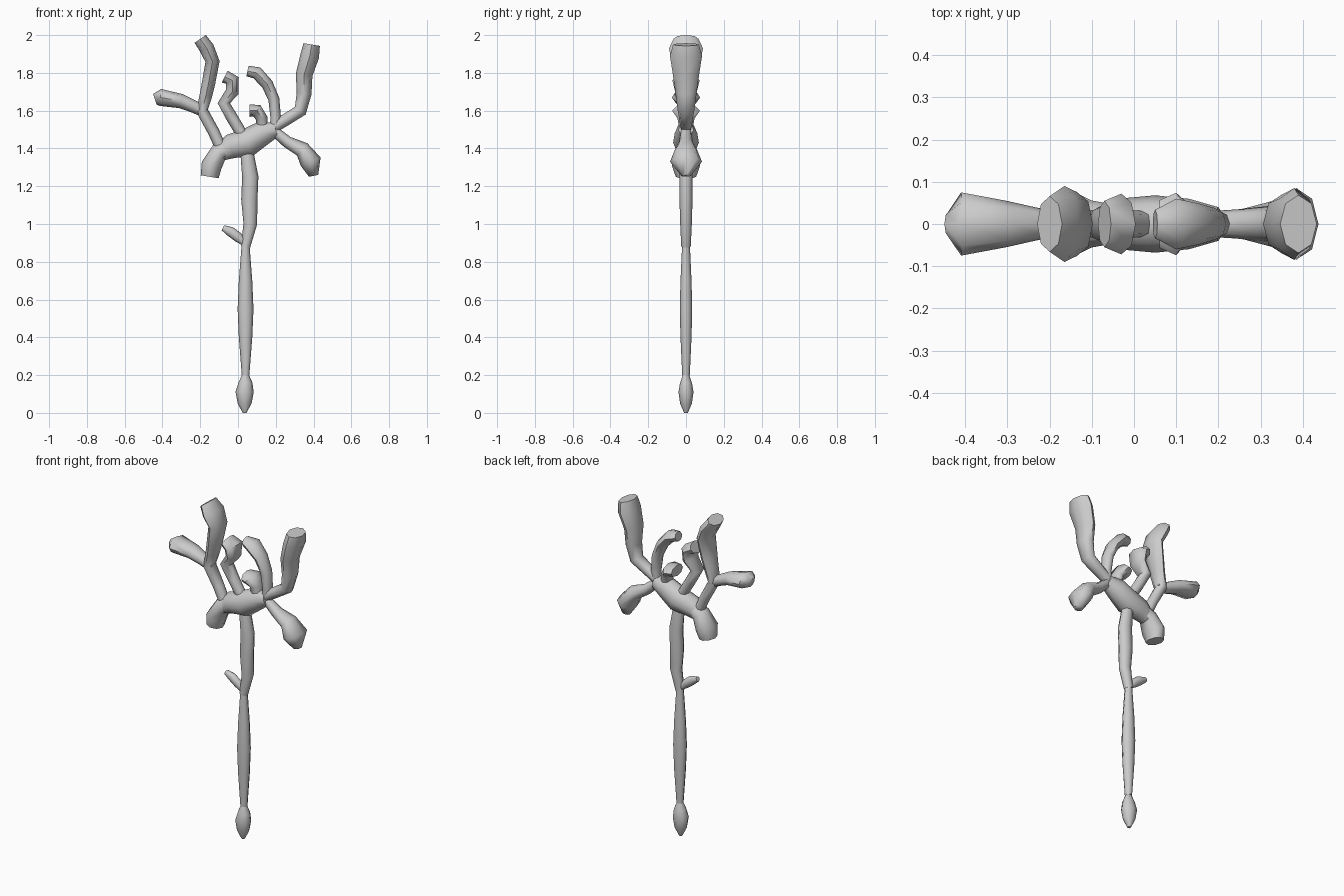
import bpy, bmesh, math
from mathutils import Vector

default_cube = bpy.data.objects.get("Cube")
if default_cube:
    bpy.data.objects.remove(default_cube, do_unlink=True)

# One plain grey for the whole staff
grey = bpy.data.materials.new("plain_grey")
grey.use_nodes = True
grey.diffuse_color = (0.6, 0.6, 0.6, 1)
principled = grey.node_tree.nodes["Principled BSDF"]
principled.inputs["Base Color"].default_value = grey.diffuse_color

SIDES = 8


def spindle(index, last, tip):
    """Slim at both ends, full in the middle."""
    return math.sin(math.pi * index / last)


def flare(index, last, tip):
    """Grows toward the end, then closes to the tip fraction."""
    if index == last:
        return tip
    return (index / (last - 1)) ** 1.5


def limb(name, path, slim, wide, deep, swell=flare, tip=0.6):
    """Loft an oval tube along a path in the x-z plane."""
    bm = bmesh.new()
    centres = [Vector((x, 0, z)) for x, z in path]
    last = len(centres) - 1
    rings = []
    for index, centre in enumerate(centres):
        before = centres[max(index - 1, 0)]
        after = centres[min(index + 1, last)]
        along = (after - before).normalized()
        across = Vector((along.z, 0, -along.x))
        amount = swell(index, last, tip)
        half_width = slim + (wide - slim) * amount
        half_depth = slim + (deep - slim) * amount
        ring = []
        for side in range(SIDES):
            angle = math.tau * side / SIDES
            offset = across * half_width * math.cos(angle)
            offset.y = half_depth * math.sin(angle)
            ring.append(bm.verts.new(centre + offset))
        rings.append(ring)

    # Walls between neighbouring rings, then the two end caps
    for lower, upper in zip(rings, rings[1:]):
        for side in range(SIDES):
            following = (side + 1) % SIDES
            bm.faces.new((lower[side], lower[following], upper[following], upper[side]))
    bm.faces.new(rings[0])
    bm.faces.new(rings[-1])
    bmesh.ops.recalc_face_normals(bm, faces=bm.faces)

    mesh = bpy.data.meshes.new(name)
    bm.to_mesh(mesh)
    bm.free()
    mesh.materials.append(grey)
    obj = bpy.data.objects.new(name, mesh)
    bpy.context.collection.objects.link(obj)
    bpy.ops.object.select_all(action="DESELECT")
    obj.select_set(True)
    bpy.context.view_layer.objects.active = obj
    bpy.ops.object.shade_smooth_by_angle(angle=math.radians(60))


# Shaft: pointed foot, handle, knobbly upper part and a twig
limb("foot", [(.035, 0), (.035, .05), (.035, .11), (.04, .16), (.04, .22)],
     slim=.01, wide=.048, deep=.04, swell=spindle)
limb("handle", [(.04, .2), (.04, .4), (.04, .55), (.04, .7), (.04, .9)],
     slim=.02, wide=.042, deep=.033, swell=spindle)
limb("upper_shaft", [(.04, .88), (.065, 1), (.06, 1.13), (.065, 1.25), (.05, 1.36), (.05, 1.43)],
     slim=.025, wide=.044, deep=.035, swell=spindle)
limb("shaft_twig", [(.03, .9), (0, .93), (-.04, .96), (-.08, .98)],
     slim=.015, wide=.028, deep=.022, swell=spindle)

# Crown where the branches meet, with its drooping knob
limb("crown", [(.2, 1.5), (.13, 1.48), (.05, 1.43), (-.04, 1.41), (-.1, 1.37)],
     slim=.04, wide=.075, deep=.068, swell=spindle)
limb("right_knob", [(-.04, 1.41), (-.1, 1.38), (-.14, 1.31), (-.15, 1.25)],
     slim=.045, wide=.055, deep=.075, tip=.3)

# Branches on the right
limb("right_arm", [(-.08, 1.38), (-.13, 1.49), (-.19, 1.6), (-.17, 1.68), (-.155, 1.75),
                   (-.135, 1.86), (-.165, 1.93), (-.2, 1.98)],
     slim=.03, wide=.04, deep=.09)
limb("right_side_branch", [(-.17, 1.59), (-.23, 1.62), (-.3, 1.65), (-.41, 1.67), (-.44, 1.66)],
     slim=.03, wide=.045, deep=.075, tip=0)
limb("right_inner_branch", [(.03, 1.46), (-.03, 1.56), (-.075, 1.64), (-.03, 1.7),
                            (-.03, 1.76), (-.07, 1.78)],
     slim=.03, wide=.038, deep=.072)

# Short stub in the middle
limb("middle_stub", [(.13, 1.48), (.125, 1.56), (.1, 1.6), (.06, 1.6)],
     slim=.03, wide=.035, deep=.074)

# Branches on the left
limb("left_inner_branch", [(.19, 1.47), (.2, 1.56), (.19, 1.66), (.155, 1.74), (.1, 1.8), (.05, 1.81)],
     slim=.027, wide=.034, deep=.06, tip=.2)
limb("left_arm", [(.17, 1.5), (.25, 1.55), (.33, 1.6), (.35, 1.69), (.35, 1.79), (.38, 1.89), (.39, 1.95)],
     slim=.03, wide=.05, deep=.085, tip=.7)
limb("left_low_branch", [(.17, 1.51), (.26, 1.435), (.34, 1.395), (.385, 1.33), (.4, 1.255)],
     slim=.025, wide=.057, deep=.085, tip=0)
